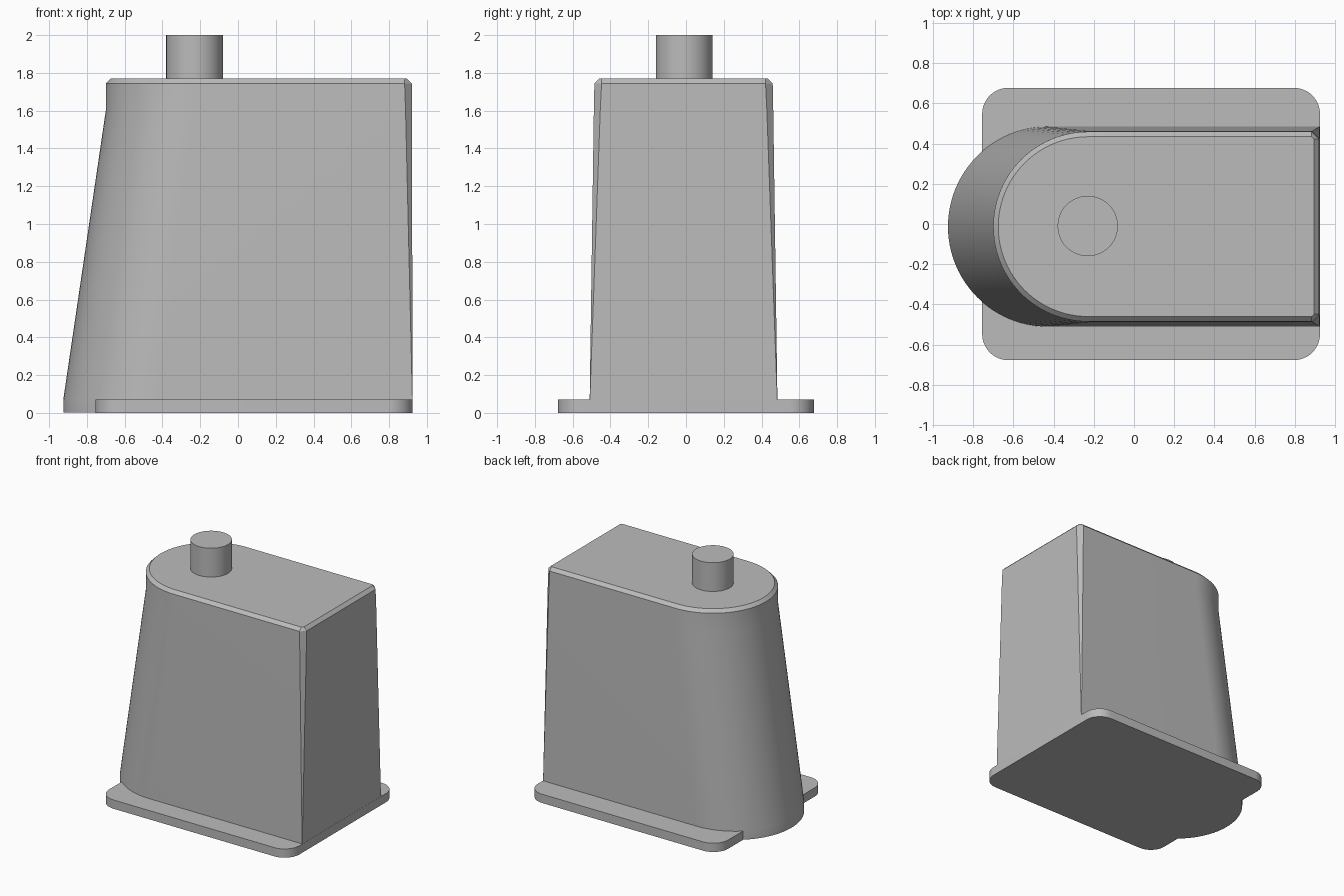
import bpy, bmesh, math

default = bpy.data.objects.get("Cube")
if default:
    bpy.data.objects.remove(default, do_unlink=True)

grey = bpy.data.materials.new("plain grey")
grey.use_nodes = True
colour = (0.5, 0.5, 0.5, 1)
grey.diffuse_color = colour
grey.node_tree.nodes["Principled BSDF"].inputs["Base Color"].default_value = colour


def arc(cx, cy, r, start, end, steps):
    """Points along a circular arc, angles in degrees."""
    angles = [math.radians(start + (end - start) * i / steps) for i in range(steps + 1)]
    return [(cx + r * math.cos(a), cy + r * math.sin(a)) for a in angles]


def loft(name, sections):
    """Skin a stack of (z, outline) sections and close both ends."""
    bm = bmesh.new()
    rings = [[bm.verts.new((x, y, z)) for x, y in outline] for z, outline in sections]
    for low, high in zip(rings, rings[1:]):
        for i in range(len(low)):
            j = (i + 1) % len(low)
            bm.faces.new((low[i], low[j], high[j], high[i]))
    bm.faces.new(rings[0][::-1])
    bm.faces.new(rings[-1])
    bmesh.ops.recalc_face_normals(bm, faces=bm.faces)
    mesh = bpy.data.meshes.new(name)
    bm.to_mesh(mesh)
    bm.free()
    mesh.materials.append(grey)
    obj = bpy.data.objects.new(name, mesh)
    bpy.context.collection.objects.link(obj)
    bpy.ops.object.select_all(action="DESELECT")
    obj.select_set(True)
    bpy.context.view_layer.objects.active = obj
    bpy.ops.object.shade_smooth_by_angle(angle=math.radians(25))
    return obj


def d_outline(nose_x, back_x, half, chamfer):
    """Round nose towards -x, square back with chamfered corners."""
    cy = -0.013
    nose = arc(nose_x + half, cy, half, 90, 270, 48)
    back = [(back_x - chamfer, cy - half), (back_x, cy - half + chamfer),
            (back_x, cy + half - chamfer), (back_x - chamfer, cy + half)]
    return nose + back


# Tapered housing with a bevelled top rim
loft("housing", [
    (0.001, d_outline(-0.925, 0.924, 0.497, 0.001)),
    (0.07, d_outline(-0.925, 0.924, 0.497, 0.001)),
    (1.60, d_outline(-0.70, 0.921, 0.475, 0.034)),
    (1.745, d_outline(-0.70, 0.92, 0.472, 0.038)),
    (1.77, d_outline(-0.675, 0.895, 0.447, 0.012)),
])

# Rounded mounting plate
left, right, front, back, r = -0.755, 0.925, -0.677, 0.677, 0.13
plate = []
for cx, cy, start in ((right - r, back - r, 0), (left + r, back - r, 90),
                      (left + r, front + r, 180), (right - r, front + r, 270)):
    plate += arc(cx, cy, r, start, start + 90, 12)
loft("mounting_plate", [(0, plate), (0.07, plate)])

# Round stub on top
stub = arc(-0.23, -0.01, 0.15, 0, 360, 48)[:-1]
loft("top_stub", [(1.76, stub), (2.0, stub)])
